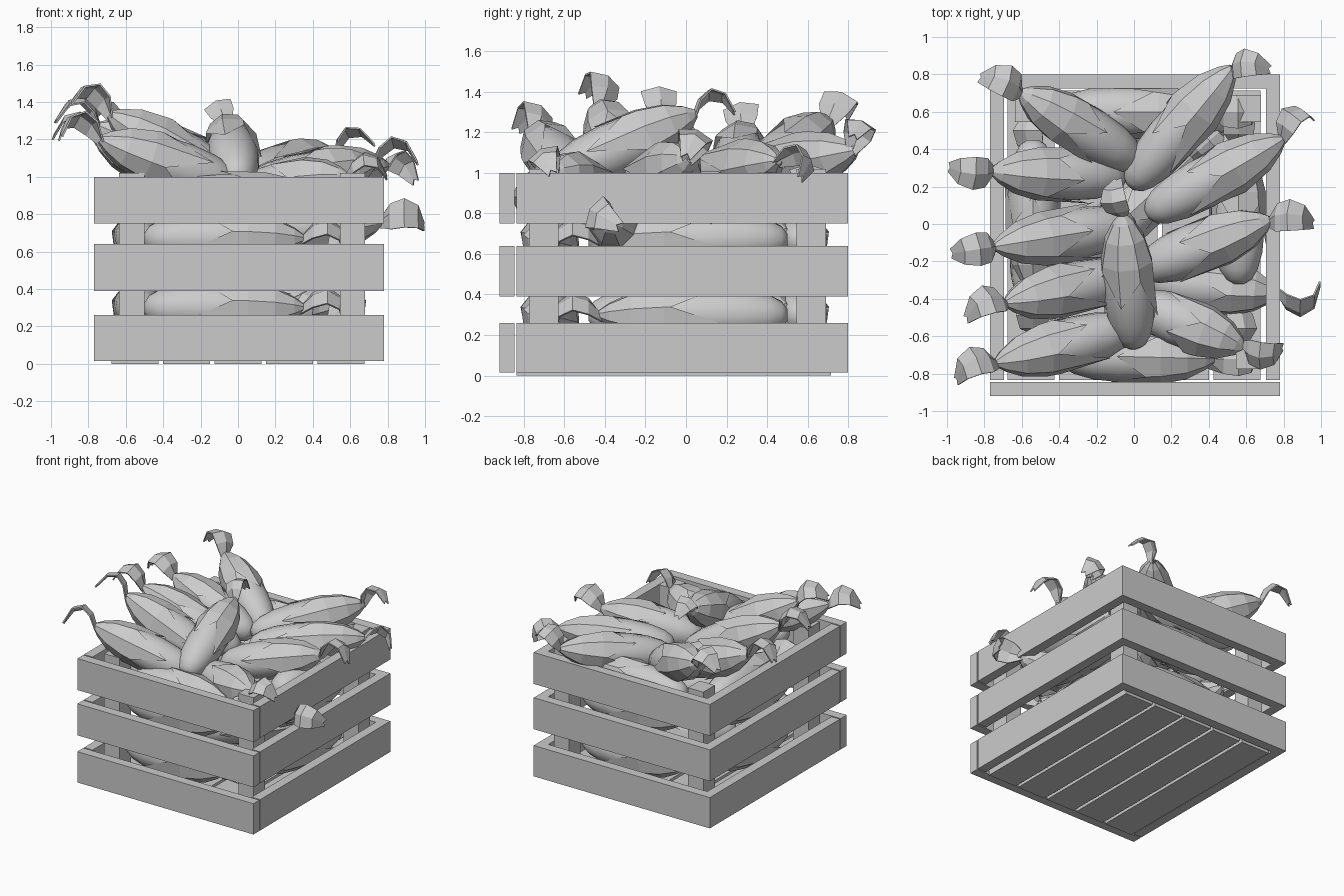
import bpy, bmesh, math
from mathutils import Vector, Matrix

if "Cube" in bpy.data.objects:
    bpy.data.objects.remove(bpy.data.objects["Cube"])


def link(name, mesh):
    ob = bpy.data.objects.new(name, mesh)
    bpy.context.scene.collection.objects.link(ob)
    return ob


def box(name, x0, x1, y0, y1, z0, z1):
    bm = bmesh.new()
    bmesh.ops.create_cube(bm, size=1)
    for v in bm.verts:
        v.co = ((x0 + x1) / 2 + v.co.x * (x1 - x0),
                (y0 + y1) / 2 + v.co.y * (y1 - y0),
                (z0 + z1) / 2 + v.co.z * (z1 - z0))
    me = bpy.data.meshes.new(name)
    bm.to_mesh(me)
    bm.free()
    return link(name, me)


# Crate: wall slats in three tiers, floor slats, corner posts
for i, (z0, z1) in enumerate([(.015, .26), (.39, .64), (.75, 1.0)]):
    box(f"front_slat_{i}", -.77, .78, -.92, -.845, z0, z1)
    box(f"back_slat_{i}", -.77, .78, .725, .80, z0, z1)
    box(f"left_slat_{i}", -.77, -.695, -.835, .725, z0, z1)
    box(f"right_slat_{i}", .705, .78, -.835, .725, z0, z1)
for i in range(5):
    x = -.675 + i * .275
    box(f"floor_slat_{i}", x, x + .25, -.835, .715, 0, .07)
for i, x in enumerate((-.635, .545)):
    for j, y in enumerate((-.775, .545)):
        box(f"corner_post_{i}{j}", x, x + .135, y, y + .145, .07, 1.02)


def make_mesh(name, rings, smooth=False, loop=True, caps=True):
    """Skin equal-length rings of points into a mesh."""
    bm = bmesh.new()
    rows = [[bm.verts.new(p) for p in r] for r in rings]
    n = len(rows[0])
    for a, b in zip(rows, rows[1:]):
        for k in range(n if loop else n - 1):
            q = (k + 1) % n
            bm.faces.new((a[k], a[q], b[q], b[k]))
    if caps:
        bm.faces.new(rows[0])
        bm.faces.new(rows[-1])
    bmesh.ops.recalc_face_normals(bm, faces=bm.faces)
    for f in bm.faces:
        f.smooth = smooth
    me = bpy.data.meshes.new(name)
    bm.to_mesh(me)
    bm.free()
    return me


def ring(x, r, n):
    return [(x, r * math.cos(k * math.tau / n), r * math.sin(k * math.tau / n)) for k in range(n)]


# Corn cob, tip at the origin, stalk end at x = 0.8
cob_mesh = make_mesh("cob", [ring(x, r, 14) for x, r in
                     [(0, .03), (.025, .068), (.08, .1), (.18, .126), (.32, .138),
                      (.46, .132), (.56, .112), (.66, .08), (.74, .03)]], True)

# Husk: faceted sleeve with pointed leaves reaching toward the tip
N = 8
reach = [.2, .5, .3, .45]
rows = [ring(.81, .022, N), ring(.765, .06, N), ring(.67, .112, N), ring(.53, .145, N),
        [(reach[k % 4], y, z) for k, (_, y, z) in enumerate(ring(0, .15, N))]]
husk_mesh = make_mesh("husk", rows, caps=False)

# Curled leaf growing from the stalk end (origin at the stalk)
path = [(0, -.01, .025), (.07, .065, .08), (.15, .095, .09), (.22, .045, .07), (.24, -.07, .025)]
leaf_mesh = make_mesh("leaf", [[(x, -w, z - .015), (x, 0, z + .012), (x, w, z - .015)]
                               for x, z, w in path], loop=False, caps=False)

count = 0


def ear(tip, neck, roll=0, yaw=0, leaf=1.0):
    """Place a cob, its husk and its leaf; yaw turns the leaf sideways."""
    global count
    count += 1
    tip, neck = Vector(tip), Vector(neck)
    d = neck - tip
    x = d.normalized()
    y = Vector((0, 0, 1)).cross(x).normalized()
    rot = Matrix((x, y, x.cross(y))).transposed().to_4x4()
    base = Matrix.Translation(tip) @ rot @ Matrix.Rotation(math.radians(roll), 4, 'X')
    stretch = base @ Matrix.Diagonal((d.length / .8, 1, 1, 1))
    link(f"corn_cob_{count}", cob_mesh).matrix_world = stretch
    link(f"corn_husk_{count}", husk_mesh).matrix_world = stretch
    ob = link(f"corn_leaf_{count}", leaf_mesh)
    ob.matrix_world = (base @ Matrix.Translation((d.length - .01, 0, 0))
                       @ Matrix.Rotation(math.radians(yaw), 4, 'Z') @ Matrix.Scale(leaf, 4))
    sol = ob.modifiers.new("thickness", 'SOLIDIFY')
    sol.thickness = .01


# Top ears leaning on the left rim
ear((.02, .33, .96), (-.6, .7, 1.25), 20, 5)
ear((-.05, .25, .93), (-.75, .28, 1.2), -10)
ear((0, 0, .92), (-.74, -.12, 1.27))
ear((0, -.27, .93), (-.68, -.42, 1.33), 30)
ear((0, -.55, .94), (-.73, -.74, 1.2), 30)
# Centre ear pointing to the front
ear((0, -.66, .98), (-.06, .04, 1.29), -20, 10, .85)
# Top ears leaning on the right rim
ear((-.02, .2, .97), (.52, .83, 1.11), -40, -45, .9)
ear((.07, .05, .96), (.79, .45, 1.06), -40, 25, .9)
ear((.03, -.25, .92), (.72, .02, 1.07), -25, -20)
ear((0, -.42, .9), (.58, -.66, 1.0), 30, 15, .9)
# Ear poking out through the right side gap
ear((.08, -.3, .72), (.76, -.37, .76), 60)
# Ears lying around the walls in layers, with one across the middle
for z in (.3, .67):
    ear((-.5, -.66, z), (.34, -.68, z), 30)
    ear((.54, .5, z), (.54, -.42, z), -30)
    ear((.5, .56, z), (-.36, .56, z), 30, 0, .9)
    ear((-.53, -.48, z), (-.53, .36, z), -30)
    ear((-.3, -.2, z), (.3, .35, z))
ear((-.4, -.7, .88), (.42, -.72, .88))
ear((-.42, .6, .9), (.42, .6, .93))
ear((.56, -.32, .86), (.56, .42, .86))
ear((-.54, .45, .86), (-.54, -.35, .86))
